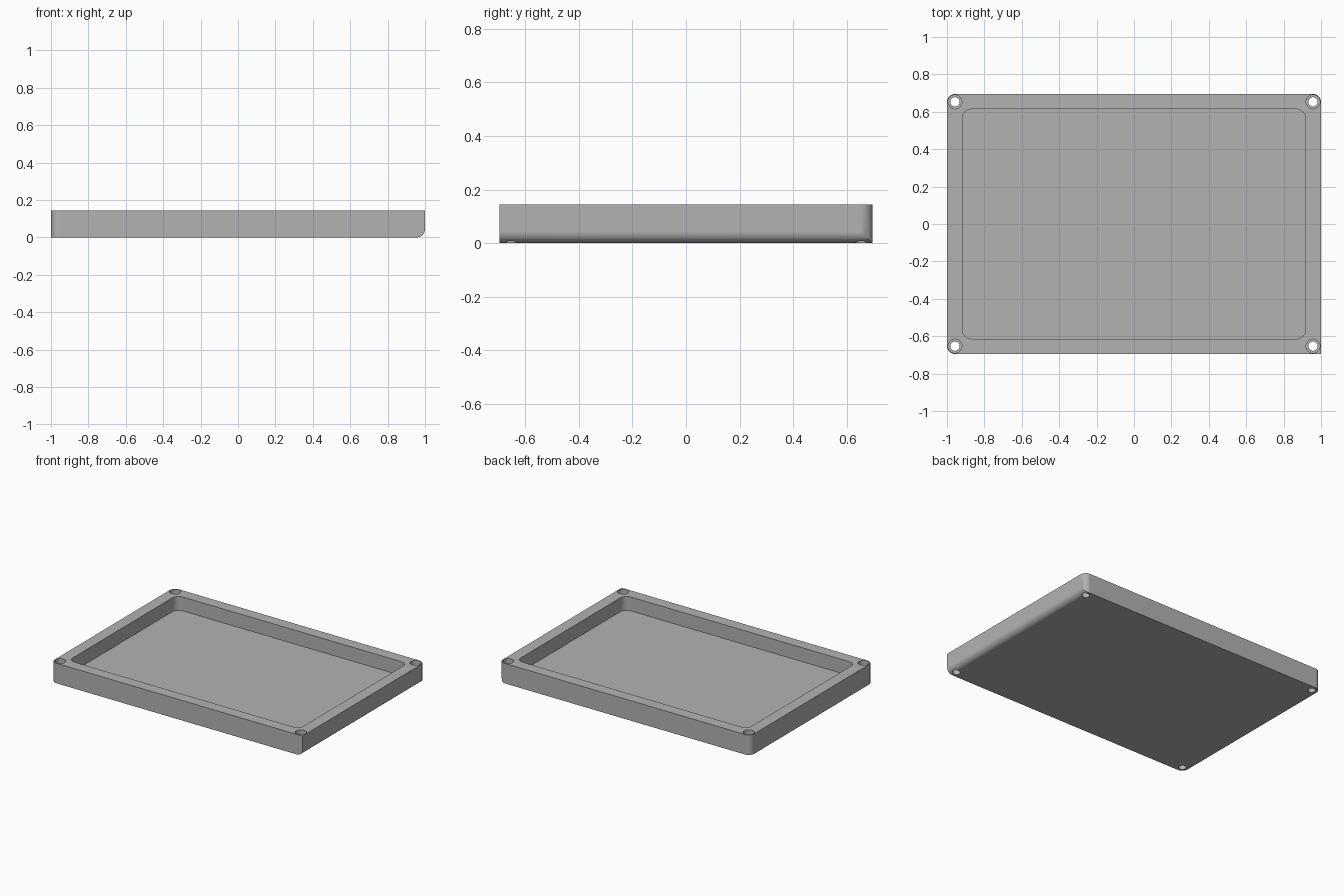
import bpy
import bmesh
from mathutils import Vector

cube = bpy.data.objects.get("Cube")
if cube:
    bpy.data.objects.remove(cube, do_unlink=True)

HALF_X, HALF_Y, HEIGHT = 1.0, 0.696, 0.144
FLOOR = 0.044

grey = bpy.data.materials.new("plain_grey")
grey.use_nodes = True
colour = (0.45, 0.45, 0.45, 1)
grey.diffuse_color = colour
grey.node_tree.nodes["Principled BSDF"].inputs["Base Color"].default_value = colour


def add_object(name, bm):
    mesh = bpy.data.meshes.new(name)
    bm.to_mesh(mesh)
    bm.free()
    mesh.materials.append(grey)
    obj = bpy.data.objects.new(name, mesh)
    bpy.context.collection.objects.link(obj)
    return obj


def rounded_box(name, hx, hy, z0, z1, radius, is_round):
    """Box whose edges accepted by is_round(midpoint, direction) are filleted."""
    bm = bmesh.new()
    bmesh.ops.create_cube(bm, size=2)
    for v in bm.verts:
        v.co = Vector((v.co.x * hx, v.co.y * hy, z1 if v.co.z > 0 else z0))
    edges = [e for e in bm.edges
             if is_round((e.verts[0].co + e.verts[1].co) / 2,
                         e.verts[1].co - e.verts[0].co)]
    bmesh.ops.bevel(bm, geom=edges, offset=radius, segments=10,
                    profile=0.5, affect='EDGES')
    return add_object(name, bm)


def cylinder(name, x, y, z0, z1, radius):
    bm = bmesh.new()
    bmesh.ops.create_cone(bm, cap_ends=True, segments=40, radius1=radius,
                          radius2=radius, depth=z1 - z0)
    bmesh.ops.translate(bm, verts=bm.verts, vec=(x, y, (z0 + z1) / 2))
    return add_object(name, bm)


def cut(target, cutter):
    mod = target.modifiers.new("cut", 'BOOLEAN')
    mod.operation = 'DIFFERENCE'
    mod.solver = 'EXACT'
    mod.object = cutter
    bpy.ops.object.modifier_apply(modifier=mod.name)
    bpy.data.objects.remove(cutter, do_unlink=True)


def vertical(d):
    return abs(d.z) > abs(d.x) + abs(d.y)


def body_edge(mid, d):
    # Three upright corners (front one at +x stays sharp) and the lower +x edge
    if vertical(d):
        return not (mid.x > 0 and mid.y < 0)
    return mid.x > HALF_X - 0.01 and mid.z < 0.01


# Tray body
tray = rounded_box("tray", HALF_X, HALF_Y, 0, HEIGHT, 0.044, body_edge)
bpy.ops.object.select_all(action='DESELECT')
bpy.context.view_layer.objects.active = tray
tray.select_set(True)

# Recess with rounded upright corners
cut(tray, rounded_box("recess_cutter", 0.918, 0.614, FLOOR, HEIGHT + 0.1, 0.05,
                      lambda mid, d: vertical(d)))

# Stepped screw holes in the corners
for sx in (-1, 1):
    for sy in (-1, 1):
        x, y = sx * 0.957, sy * 0.653
        cut(tray, cylinder("hole_cutter", x, y, -0.1, HEIGHT + 0.1, 0.025))
        cut(tray, cylinder("step_cutter", x, y, HEIGHT - 0.04, HEIGHT + 0.1, 0.037))

# Smooth fillets, flat faces kept flat
bpy.ops.object.shade_smooth_by_angle(angle=0.6)
normals = tray.modifiers.new("normals", 'WEIGHTED_NORMAL')
normals.keep_sharp = True
